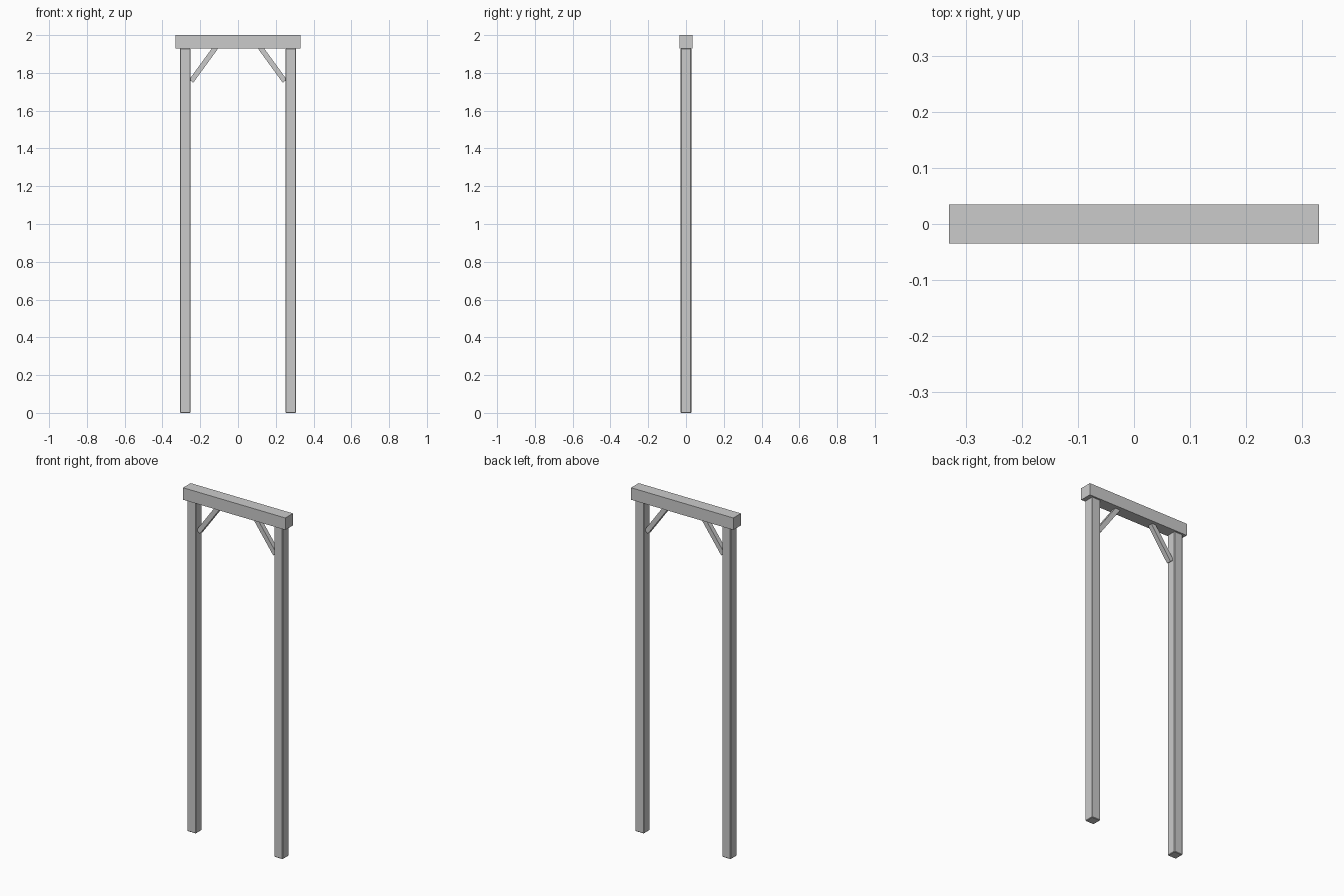
import bpy, math

if "Cube" in bpy.data.objects:
    bpy.data.objects.remove(bpy.data.objects["Cube"])


def box(name, size, loc, tilt=0.0, bevel=0.0):
    bpy.ops.mesh.primitive_cube_add(size=1, location=loc)
    ob = bpy.context.object
    ob.name = name
    ob.scale = size
    bpy.ops.object.transform_apply(location=False, rotation=False, scale=True)
    ob.rotation_euler.y = tilt
    if bevel:
        mod = ob.modifiers.new("edge_chamfer", 'BEVEL')
        mod.width = bevel
        mod.segments = 1
    return ob


# Top beam
box("top_beam", (0.66, 0.07, 0.07), (0, 0, 1.965))

# Posts and diagonal braces, mirrored left and right
for side, s in (("left", -1), ("right", 1)):
    box(side + "_post", (0.056, 0.056, 1.93), (s * 0.28, 0, 0.965), bevel=0.003)
    box(side + "_brace", (0.027, 0.027, 0.22), (s * 0.183, 0, 1.845),
        tilt=-s * math.radians(36))
